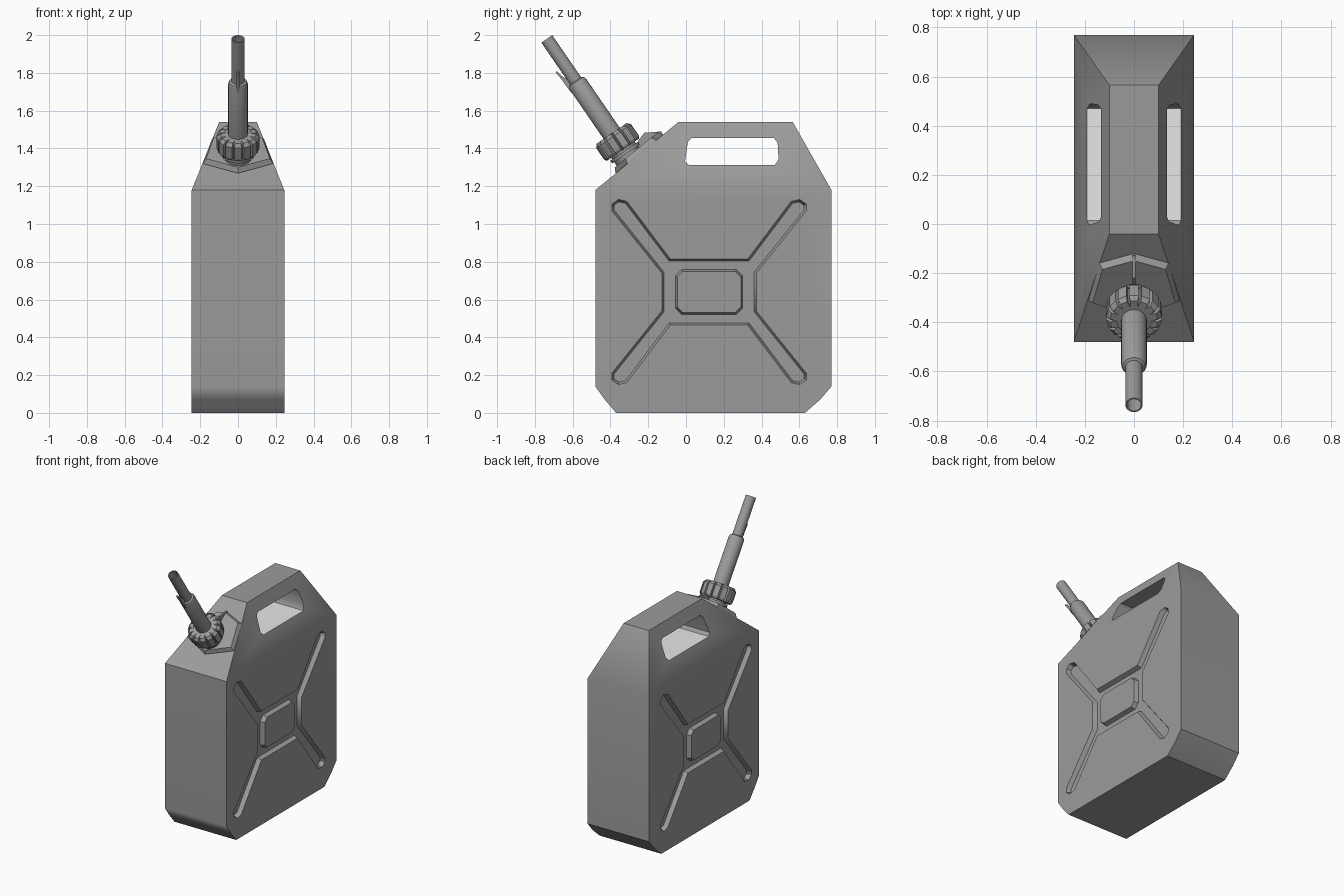
import bpy, bmesh, math
from mathutils import Matrix, Vector

if "Cube" in bpy.data.objects:
    bpy.data.objects.remove(bpy.data.objects["Cube"])


def make_material(name, value):
    mat = bpy.data.materials.new(name)
    mat.use_nodes = True
    color = (value, value, value, 1)
    mat.diffuse_color = color
    mat.node_tree.nodes["Principled BSDF"].inputs["Base Color"].default_value = color
    return mat


GREY = make_material("mid grey plastic", 0.33)
PALE = make_material("pale grip floor", 0.85)


def add_loft(bm, rings, matrix=Matrix()):
    """Skin a stack of equal-length rings and cap both ends."""
    loops = [[bm.verts.new(matrix @ Vector(p)) for p in ring] for ring in rings]
    for a, b in zip(loops, loops[1:]):
        for i in range(len(a)):
            j = (i + 1) % len(a)
            bm.faces.new((a[i], a[j], b[j], b[i]))
    bm.faces.new(loops[0])
    bm.faces.new(loops[-1])


def finish(name, bm, smooth=None):
    bmesh.ops.recalc_face_normals(bm, faces=bm.faces)
    mesh = bpy.data.meshes.new(name)
    bm.to_mesh(mesh)
    bm.free()
    obj = bpy.data.objects.new(name, mesh)
    bpy.context.collection.objects.link(obj)
    mesh.materials.append(GREY)
    if smooth:
        shade(obj, smooth)
    return obj


def loft(name, rings, matrix=Matrix(), smooth=None):
    bm = bmesh.new()
    add_loft(bm, rings, matrix)
    return finish(name, bm, smooth)


def select(obj):
    bpy.ops.object.select_all(action='DESELECT')
    obj.select_set(True)
    bpy.context.view_layer.objects.active = obj


def shade(obj, degrees):
    select(obj)
    bpy.ops.object.shade_smooth_by_angle(angle=math.radians(degrees))


def lathe(name, profile, matrix, sides=24):
    turn = [math.tau * i / sides for i in range(sides)]
    rings = [[(r * math.cos(a), r * math.sin(a), t) for a in turn] for r, t in profile]
    return loft(name, rings, matrix, 35)


def inset(points, d):
    """Move every edge of a counter-clockwise outline inward by d."""
    result = []
    n = len(points)
    for i in range(n):
        p = Vector(points[i])
        e1 = (p - Vector(points[i - 1])).normalized()
        e2 = (Vector(points[(i + 1) % n]) - p).normalized()
        n1, n2 = Vector((-e1.y, e1.x)), Vector((-e2.y, e2.x))
        result.append(tuple(p + (n1 + n2) * d / (1 + n1.dot(n2))))
    return result


def four_way(quarter, centre):
    """Mirror a first-quadrant run of points into a full outline."""
    out = []
    for sx, sz in ((1, 1), (-1, 1), (-1, -1), (1, -1)):
        run = quarter if sx * sz > 0 else quarter[::-1]
        out += [(centre[0] + sx * y, centre[1] + sz * z) for y, z in run]
    return out


def at_x(points, x):
    return [(x, y, z) for y, z in points]


def cut(target, cutter):
    cutter.hide_render = True
    mod = target.modifiers.new("cut", 'BOOLEAN')
    mod.operation, mod.solver, mod.object = 'DIFFERENCE', 'EXACT', cutter
    select(target)
    bpy.ops.object.modifier_apply(modifier=mod.name)
    bpy.data.objects.remove(cutter)


# Body: rectangles stacked by height, (z, half width, front y, back y)
HALF = 0.245
levels = [(0, HALF, -0.37, 0.63), (0.07, HALF, -0.43, 0.71), (0.14, HALF, -0.48, 0.77),
          (1.18, HALF, -0.48, 0.77), (1.54, 0.10, -0.04, 0.565)]
body = loft("can_body", [[(-w, f, z), (w, f, z), (w, b, z), (-w, b, z)]
                         for z, w, f, b in levels])

# Handle opening through the tapered top
FLOOR = 1.312
grip = [(0.015, FLOOR), (0.47, FLOOR), (0.49, 0.03 + FLOOR), (0.485, 1.43), (0.465, 1.455),
        (0.03, 1.455), (0.01, 1.435), (-0.005, 0.02 + FLOOR)]
cut(body, loft("handle_cutter", [at_x(grip, -0.4), at_x(grip, 0.4)]))

# Cross-shaped recess with a raised central panel on each side
CENTRE = (0.122, 0.64)
cross = four_way([(0.25, 0.10), (0.515, 0.43), (0.515, 0.465), (0.48, 0.49),
                  (0.435, 0.48), (0.205, 0.175)], CENTRE)
panel = four_way([(0.18, 0.085), (0.145, 0.12)], CENTRE)
DEPTH = 0.03
for side, label in ((1, "left"), (-1, "right")):
    cut(body, loft("recess_cutter", [at_x(inset(cross, -0.004), side * (HALF + 0.01)),
                                     at_x(inset(cross, 0.012), side * (HALF - DEPTH))]))
    loft(label + "_centre_panel", [at_x(panel, side * (HALF - DEPTH - 0.005)),
                                   at_x(inset(panel, 0.012), side * HALF)])

# Colour the handle opening floor
body.data.materials.append(PALE)
for face in body.data.polygons:
    on_floor = abs(face.center.z - FLOOR) < 0.005 and abs(face.normal.z) > 0.99
    face.material_index = 1 if on_floor else 0
shade(body, 38)
weighted = body.modifiers.new("weighted normals", 'WEIGHTED_NORMAL')
weighted.keep_sharp = True

# Raised neck plate lying on the sloping front
up = Vector((0, 0.44, 0.36)).normalized()
right = Vector((1, 0, 0))
out = right.cross(up)
slope = Matrix((right, up, out)).transposed().to_4x4()
slope.translation = (0, -0.48, 1.18)
plate = [(0, 0.14), (0.185, 0.22), (0.14, 0.415), (0, 0.465), (-0.14, 0.415), (-0.185, 0.22)]
loft("neck_plate", [[(x, v, -0.01) for x, v in plate],
                    [(x, v, 0.003) for x, v in plate],
                    [(x, v, 0.028) for x, v in inset(plate, 0.014)]], slope)

# Thin stop fin behind the cap
fin = [(-0.25, 1.37), (-0.12, 1.46), (-0.13, 1.49), (-0.22, 1.483), (-0.255, 1.44)]
loft("stop_fin", [at_x(fin, -0.007), at_x(fin, 0.007)])

# Spout axis frame: local z runs along the spout
base, tip = Vector((0, -0.335, 1.395)), Vector((0, -0.737, 1.98))
length = (tip - base).length
axis = (tip - base).normalized()
frame = Matrix((right, axis.cross(right), axis)).transposed().to_4x4()
frame.translation = base

lathe("neck", [(0.075, -0.09), (0.075, -0.03), (0.088, -0.03), (0.088, -0.012),
               (0.075, -0.012), (0.075, 0.02)], frame)
lathe("cap", [(0.092, 0), (0.098, 0.012), (0.098, 0.085), (0.085, 0.1)], frame)
lathe("spout", [(0.052, 0.08), (0.052, 0.42), (0.046, 0.435), (0.035, 0.44),
                (0.035, length), (0.029, length), (0.029, 0.46)], frame)

# Grip ribs around the cap
bm = bmesh.new()
RIBS = 14
for i in range(RIBS):
    spin = frame @ Matrix.Rotation(math.tau * (i + 0.5) / RIBS, 4, 'Z')
    add_loft(bm, [[(0.07, -w, t), (r, -w, t), (r, w, t), (0.07, w, t)]
                  for t, r, w in ((-0.002, 0.104, 0.017), (0.012, 0.112, 0.019),
                                  (0.085, 0.112, 0.019), (0.103, 0.096, 0.015))], spin)
finish("cap_ribs", bm)

# Small latch on the front of the spout, in the middle plane
front = 1 if (frame.to_3x3() @ Vector((0, 1, 0))).y < 0 else -1
latch = [(0.03, 0.40), (0.055, 0.40), (0.058, 0.50), (0.062, 0.535),
         (0.052, 0.54), (0.045, 0.50), (0.03, 0.47)]
loft("spout_latch", [[(x, front * r, t) for r, t in latch] for x in (-0.009, 0.009)], frame)
